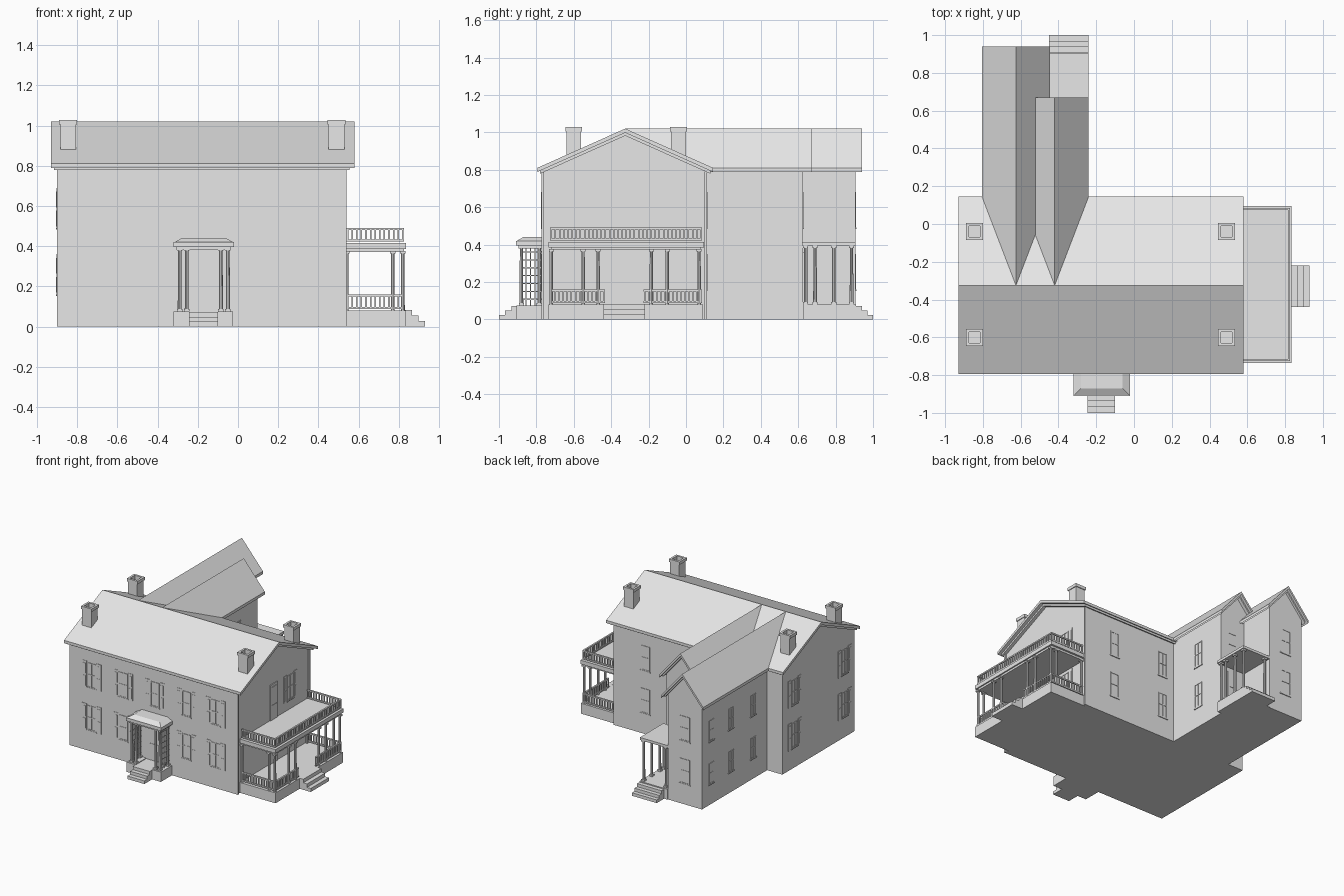
import bpy, bmesh, math
from mathutils import Matrix, Vector

cube = bpy.data.objects.get("Cube")
if cube:
    bpy.data.objects.remove(cube)

stone = bpy.data.materials.new("light_grey")
stone.use_nodes = True
GREY = (0.8, 0.8, 0.8, 1)
stone.diffuse_color = GREY
stone.node_tree.nodes["Principled BSDF"].inputs["Base Color"].default_value = GREY


def finish(name, bm):
    bmesh.ops.recalc_face_normals(bm, faces=bm.faces)
    mesh = bpy.data.meshes.new(name)
    bm.to_mesh(mesh)
    bm.free()
    mesh.materials.append(stone)
    obj = bpy.data.objects.new(name, mesh)
    bpy.context.collection.objects.link(obj)
    return obj


def box(bm, x0, x1, y0, y1, z0, z1):
    mid = Vector((x0 + x1, y0 + y1, z0 + z1)) / 2
    size = Matrix.Diagonal((abs(x1 - x0), abs(y1 - y0), abs(z1 - z0), 1))
    bmesh.ops.create_cube(bm, size=1, matrix=Matrix.Translation(mid) @ size)


def prism(name, profile, axis, start, end):
    """Extrude a (horizontal, z) profile along x or y."""
    bm = bmesh.new()
    pts = [(start, u, z) if axis == "x" else (u, start, z) for u, z in profile]
    face = bm.faces.new([bm.verts.new(p) for p in pts])
    out = bmesh.ops.extrude_face_region(bm, geom=[face])
    shift = (end - start, 0, 0) if axis == "x" else (0, end - start, 0)
    bmesh.ops.translate(bm, vec=shift, verts=[v for v in out["geom"] if isinstance(v, bmesh.types.BMVert)])
    return finish(name, bm)


def gable_roof(name, mid, half, axis, start, end, top=1.02, eave=0.81, thick=0.022):
    prism(name, [(mid - half, eave), (mid, top), (mid + half, eave), (mid + half, eave - thick),
                 (mid, top - thick), (mid - half, eave - thick)], axis, start, end)


def gable_walls(name, lo, hi, mid, axis, start, end, shoulder):
    prism(name, [(lo, 0), (hi, 0), (hi, shoulder), (mid, 1.0), (lo, shoulder)], axis, start, end)


def post(bm, x, y, z0, z1, r=0.01):
    """Eight-sided column with square base and capital."""
    bmesh.ops.create_cone(bm, cap_ends=True, segments=8, radius1=r, radius2=r * 0.85, depth=z1 - z0,
                          matrix=Matrix.Translation((x, y, (z0 + z1) / 2)))
    w = r * 1.35
    for z in (z0, z1 - 0.012):
        box(bm, x - w, x + w, y - w, y + w, z, z + 0.012)


def plate(bm, wall, u0, u1, z0, z1, t):
    """Thin plate on a wall given as (axis, position, outward sign)."""
    axis, pos, sign = wall
    if axis == "x":
        box(bm, pos - sign * 0.005, pos + sign * t, u0, u1, z0, z1)
    else:
        box(bm, u0, u1, pos - sign * 0.005, pos + sign * t, z0, z1)


def window(bm, wall, u, z, w=0.075, h=0.19, shutters=False):
    a, b, f = u - w / 2, u + w / 2, 0.007
    plate(bm, wall, a, b, z, z + h, 0.001)
    for s in (a, b - f, u - f / 4):
        plate(bm, wall, s, s + (f / 2 if s > a and s < u else f), z, z + h, 0.004)
    for s in (z, z + h / 2, z + h - f):
        plate(bm, wall, a, b, s, s + f, 0.004)
    plate(bm, wall, a - 0.006, b + 0.006, z - 0.008, z, 0.006)
    if shutters:
        for s in (a - 0.044, b + 0.004):
            plate(bm, wall, s, s + 0.04, z - 0.005, z + h + 0.01, 0.003)
            for k in range(2):
                lo = z + 0.008 + k * h / 2
                plate(bm, wall, s + 0.008, s + 0.032, lo, lo + h / 2 - 0.016, 0.005)


def door(bm, wall, u, z0, z1, w=0.085):
    plate(bm, wall, u - w / 2, u + w / 2, z0, z1, 0.006)
    for k in range(2):
        lo = z0 + 0.02 + k * (z1 - z0) / 2
        plate(bm, wall, u - w / 3, u + w / 3, lo, lo + (z1 - z0) / 2 - 0.04, 0.009)


def railing(bm, p, q, z0, z1):
    """Balustrade between two points along x or y."""
    p, q = Vector(p), Vector(q)
    for z in (z0 + 0.008, z1 - 0.01):
        box(bm, min(p.x, q.x) - 0.006, max(p.x, q.x) + 0.006,
            min(p.y, q.y) - 0.006, max(p.y, q.y) + 0.006, z, z + 0.01)
    n = max(2, round((q - p).length / 0.022))
    for i in range(n + 1):
        c = p.lerp(q, i / n)
        box(bm, c.x - 0.004, c.x + 0.004, c.y - 0.004, c.y + 0.004, z0 + 0.01, z1 - 0.005)


# House body: cross-ways main block and two rear wings
RIDGE = -0.325
gable_walls("main_walls", -0.77, 0.11, RIDGE, "x", -0.90, 0.53, 0.80)
gable_walls("long_wing_walls", -0.77, -0.48, -0.625, "y", 0.0, 0.905, 0.82)
gable_walls("short_wing_walls", -0.57, -0.27, -0.42, "y", 0.0, 0.625, 0.82)

# Roofs, each with a rake trim beneath
gable_roof("main_roof", RIDGE, 0.47, "x", -0.93, 0.58)
gable_roof("main_roof_trim", RIDGE, 0.455, "x", -0.915, 0.555, 1.0, 0.797, 0.018)
gable_roof("long_wing_roof", -0.625, 0.18, "y", RIDGE, 0.94)
gable_roof("long_wing_trim", -0.625, 0.165, "y", RIDGE + 0.1, 0.922, 1.0, 0.808, 0.018)
gable_roof("short_wing_roof", -0.42, 0.18, "y", RIDGE, 0.67)
gable_roof("short_wing_trim", -0.42, 0.165, "y", RIDGE + 0.1, 0.65, 1.0, 0.808, 0.018)

# Chimneys: open shafts with a wider cap
bm = bmesh.new()
for x in (-0.845, 0.49):
    for y in (-0.6, -0.04):
        for w, z0, z1 in ((0.039, 0.83, 1.005), (0.045, 1.005, 1.028)):
            for s in (-1, 1):
                box(bm, x + s * w, x + s * 0.029, y - w, y + w, z0, z1)
                box(bm, x - 0.029, x + 0.029, y + s * w, y + s * 0.029, z0, z1)
        box(bm, x - 0.03, x + 0.03, y - 0.03, y + 0.03, 0.83, 0.95)
finish("chimneys", bm)

# Windows and doors
FRONT, BACK = ("y", -0.77, -1), ("y", 0.11, 1)
LEFT_GABLE, RIGHT_GABLE = ("x", 0.53, 1), ("x", -0.90, -1)
bm = bmesh.new()
for z in (0.16, 0.49):
    for x in (-0.71, -0.44, -0.17, 0.10, 0.35):
        if z > 0.4 or x != -0.17:
            window(bm, FRONT, x, z, shutters=True)
    for y in (-0.65, -0.04):
        window(bm, RIGHT_GABLE, y, z, shutters=True)
    window(bm, LEFT_GABLE, -0.12, z, shutters=True)
    for x in (-0.17, 0.27):
        window(bm, BACK, x, z)
    for y in (0.28, 0.55, 0.79):
        window(bm, ("x", -0.77, -1), y, z, w=0.06, h=0.16)
    window(bm, ("x", -0.27, 1), 0.38, z)
    window(bm, ("y", 0.905, 1), -0.625, z, w=0.085)
window(bm, ("y", 0.625, 1), -0.37, 0.49)
finish("windows", bm)

bm = bmesh.new()
door(bm, FRONT, -0.17, 0.08, 0.365, 0.11)
door(bm, LEFT_GABLE, RIDGE, 0.08, 0.365)
door(bm, LEFT_GABLE, RIDGE, 0.41, 0.69)
door(bm, ("y", 0.625, 1), -0.37, 0.08, 0.36)
finish("doors", bm)

# Front porch: plinths, steps, columns, trellis and hipped canopy
bm = bmesh.new()
box(bm, -0.32, -0.245, -0.905, -0.77, 0, 0.075)
box(bm, -0.10, -0.025, -0.905, -0.77, 0, 0.075)
box(bm, -0.25, -0.09, -0.90, -0.77, 0, 0.07)
for i in range(3):
    box(bm, -0.245, -0.10, -1.0 + i * 0.033, -0.89, 0, 0.024 * (i + 1))
finish("front_porch_base", bm)

bm = bmesh.new()
for x in (-0.29, -0.255, -0.085, -0.05):
    post(bm, x, -0.88, 0.075, 0.39)
for x in (-0.29, -0.05):
    post(bm, x, -0.785, 0.075, 0.39)
    for k in range(3):
        y = -0.855 + k * 0.024
        box(bm, x - 0.003, x + 0.003, y - 0.003, y + 0.003, 0.075, 0.39)
    for k in range(7):
        z = 0.105 + k * 0.042
        box(bm, x - 0.003, x + 0.003, -0.88, -0.77, z, z + 0.006)
finish("front_porch_columns", bm)

bm = bmesh.new()
box(bm, -0.305, -0.035, -0.895, -0.77, 0.38, 0.395)
box(bm, -0.32, -0.02, -0.91, -0.77, 0.395, 0.42)
finish("front_canopy_cornice", bm)
bm = bmesh.new()
box(bm, -0.315, -0.025, -0.905, -0.77, 0.42, 0.44)
for v in bm.verts:
    if v.co.z > 0.43:
        v.co.x += 0.035 if v.co.x < -0.17 else -0.035
        v.co.y += 0.035 if v.co.y < -0.8 else 0
finish("front_canopy_roof", bm)

# Side veranda with balcony above
bm = bmesh.new()
box(bm, 0.53, 0.835, -0.735, 0.09, 0, 0.08)
for i in range(3):
    box(bm, 0.83, 0.93 - i * 0.032, -0.44, -0.22, 0, 0.027 * (i + 1))
finish("veranda_floor_and_steps", bm)

bm = bmesh.new()
box(bm, 0.53, 0.835, -0.735, 0.095, 0.385, 0.415)
box(bm, 0.53, 0.825, -0.72, 0.08, 0.37, 0.385)
finish("balcony_floor", bm)

bm = bmesh.new()
for y in (-0.72, -0.55, -0.47, -0.185, -0.10, 0.07):
    post(bm, 0.82, y, 0.0, 0.375)
for y in (-0.72, 0.07):
    post(bm, 0.77, y, 0.0, 0.375)
    post(bm, 0.54, y, 0.0, 0.375)
finish("veranda_columns", bm)

bm = bmesh.new()
for z0, z1 in ((0.08, 0.16), (0.415, 0.49)):
    for y in (-0.72, 0.08):
        railing(bm, (0.545, y, 0), (0.82, y, 0), z0, z1)
railing(bm, (0.82, -0.72, 0), (0.82, -0.44, 0), 0.08, 0.16)
railing(bm, (0.82, -0.22, 0), (0.82, 0.08, 0), 0.08, 0.16)
railing(bm, (0.82, -0.72, 0), (0.82, 0.08, 0), 0.415, 0.49)
finish("railings", bm)

# Rear porch tucked into the corner between the wings
bm = bmesh.new()
box(bm, -0.48, -0.24, 0.625, 0.91, 0, 0.08)
for i in range(3):
    box(bm, -0.45, -0.24, 0.90, 1.0 - i * 0.03, 0, 0.024 * (i + 1))
finish("rear_porch_floor_and_steps", bm)
bm = bmesh.new()
box(bm, -0.48, -0.24, 0.62, 0.905, 0.395, 0.415)
finish("rear_porch_roof", bm)
bm = bmesh.new()
for y in (0.64, 0.69, 0.79, 0.885):
    post(bm, -0.26, y, 0.08, 0.395)
post(bm, -0.45, 0.885, 0.08, 0.395)
finish("rear_porch_columns", bm)

# Downspouts at the front and back corners of the main block
bm = bmesh.new()
for y in (-0.765, 0.105):
    box(bm, 0.525, 0.54, y - 0.007, y + 0.007, 0, 0.79)
finish("downspouts", bm)
